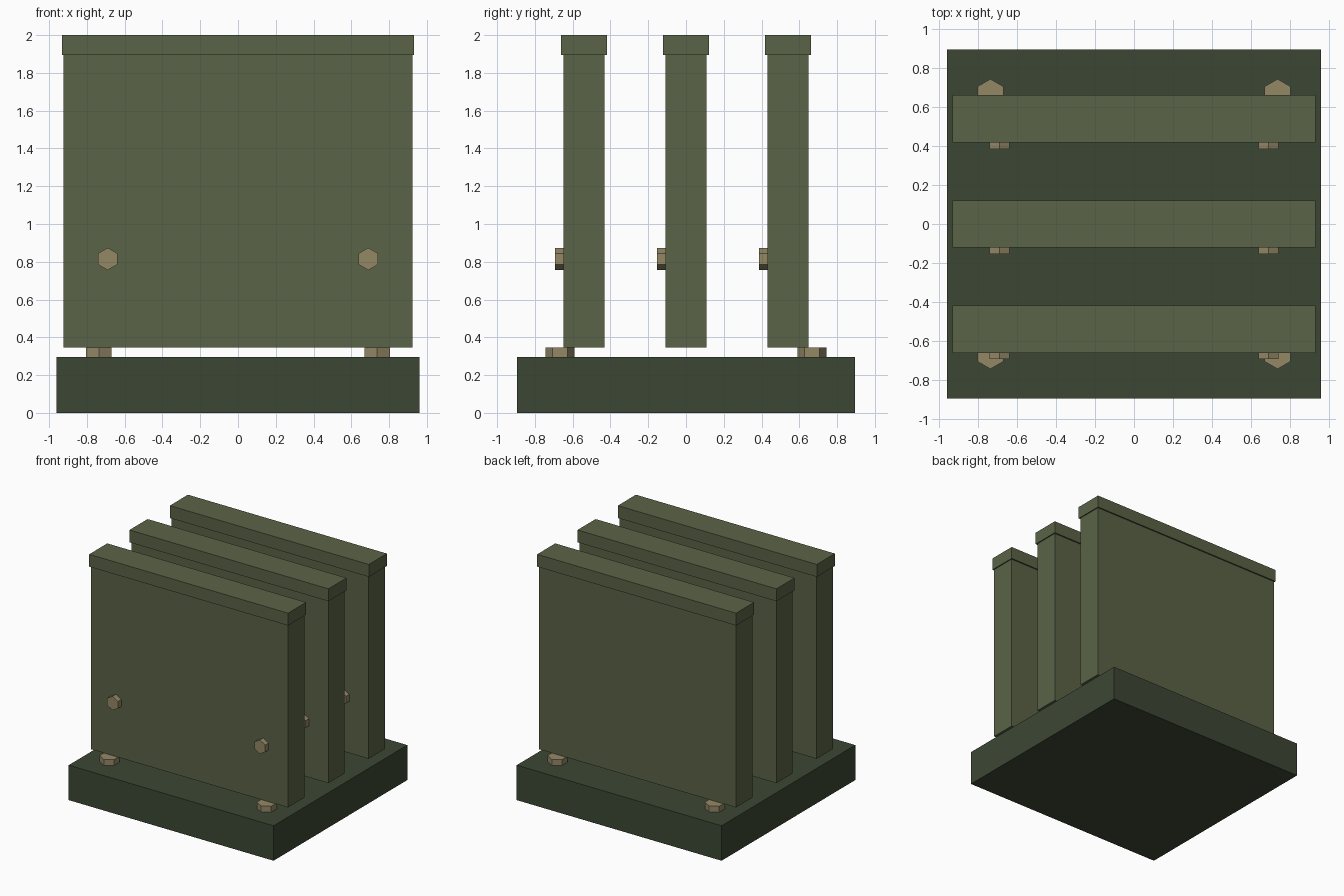
import bpy, bmesh, math
from mathutils import Matrix

if "Cube" in bpy.data.objects:
    bpy.data.objects.remove(bpy.data.objects["Cube"])


def material(name, rgb):
    # sRGB 0-255 to linear
    lin = [((c / 255 + 0.055) / 1.055) ** 2.4 for c in rgb]
    m = bpy.data.materials.new(name)
    m.diffuse_color = (*lin, 1)
    m.use_nodes = True
    m.node_tree.nodes["Principled BSDF"].inputs["Base Color"].default_value = m.diffuse_color
    return m


DARK = material("dark green", (60, 71, 52))
OLIVE = material("olive green", (91, 99, 71))
BRASS = material("dull brass", (148, 136, 102))


def finish(name, bm, mat):
    me = bpy.data.meshes.new(name)
    bm.to_mesh(me)
    bm.free()
    me.materials.append(mat)
    ob = bpy.data.objects.new(name, me)
    bpy.context.collection.objects.link(ob)
    return ob


def box(name, x, y, z, mat):
    bm = bmesh.new()
    size = Matrix.Diagonal((x[1] - x[0], y[1] - y[0], z[1] - z[0], 1))
    mid = Matrix.Translation([(a + b) / 2 for a, b in (x, y, z)])
    bmesh.ops.create_cube(bm, size=1, matrix=mid @ size)
    return finish(name, bm, mat)


def hex_bolt(name, centre, radius, depth, rot):
    bm = bmesh.new()
    # point of the hexagon along local y
    m = Matrix.Translation(centre) @ rot @ Matrix.Rotation(math.pi / 2, 4, 'Z')
    bmesh.ops.create_cone(bm, cap_ends=True, segments=6, radius1=radius,
                          radius2=radius, depth=depth)
    # make sure a corner, not a flat, lies on the local x axis
    v = max(bm.verts, key=lambda v: v.co.x)
    turn = Matrix.Rotation(-math.atan2(v.co.y, v.co.x), 4, 'Z')
    bmesh.ops.transform(bm, matrix=m @ turn, verts=bm.verts)
    return finish(name, bm, BRASS)


# base slab
box("base", (-0.96, 0.96), (-0.895, 0.895), (0, 0.296), DARK)

# three upright panels, each with a cap and two bolts on its front
upright = Matrix.Rotation(math.pi / 2, 4, 'X')
for label, y in (("front", -0.54), ("middle", 0), ("back", 0.54)):
    box(label + "_panel", (-0.923, 0.923), (y - 0.109, y + 0.109), (0.347, 1.895), OLIVE)
    box(label + "_cap", (-0.932, 0.932), (y - 0.121, y + 0.121), (1.895, 2.0), OLIVE)
    for side, x in (("left", -0.69), ("right", 0.69)):
        hex_bolt(f"{label}_panel_bolt_{side}", (x, y - 0.131, 0.815), 0.059, 0.046, upright)

# four bolts at the base corners
for row, y in (("front", -0.667), ("back", 0.667)):
    for side, x in (("left", -0.737), ("right", 0.737)):
        hex_bolt(f"{row}_base_bolt_{side}", (x, y, 0.3215), 0.077, 0.051, Matrix.Identity(4))
